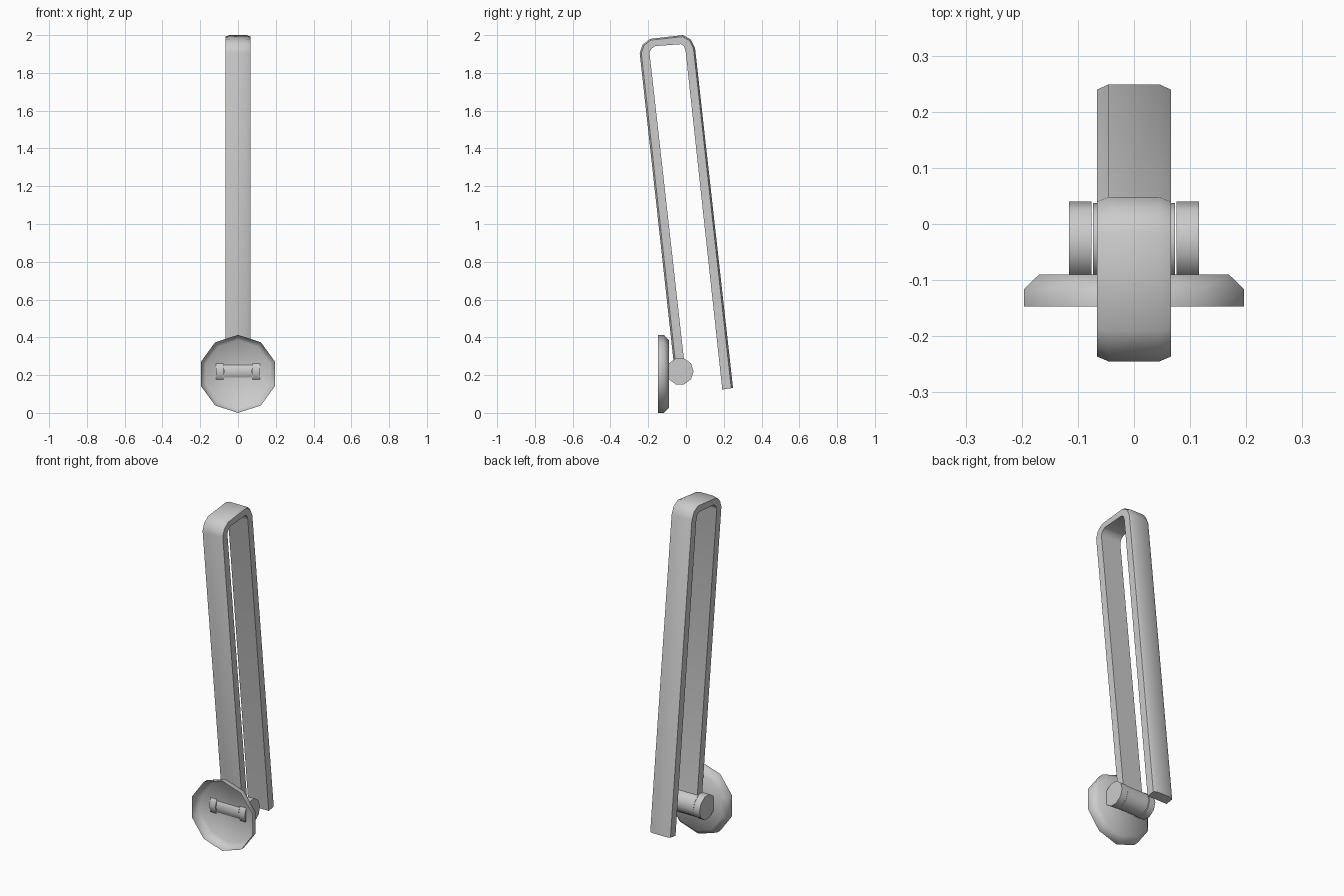
import bpy, bmesh, math
from mathutils import Vector

if "Cube" in bpy.data.objects:
    bpy.data.objects.remove(bpy.data.objects["Cube"])


def make_object(name, verts, faces, angle):
    mesh = bpy.data.meshes.new(name)
    mesh.from_pydata(verts, [], faces)
    bm = bmesh.new()
    bm.from_mesh(mesh)
    bmesh.ops.recalc_face_normals(bm, faces=bm.faces)
    bm.to_mesh(mesh)
    bm.free()
    ob = bpy.data.objects.new(name, mesh)
    bpy.context.collection.objects.link(ob)
    bpy.ops.object.select_all(action='DESELECT')
    ob.select_set(True)
    bpy.context.view_layer.objects.active = ob
    bpy.ops.object.shade_smooth_by_angle(angle=math.radians(angle))
    return ob


def loft(rings, closed=True):
    """Quads between consecutive rings of equal length, plus end caps."""
    n = len(rings[0])
    verts = [v for r in rings for v in r]
    faces = [(k * n + i, k * n + (i + 1) % n, (k + 1) * n + (i + 1) % n, (k + 1) * n + i)
             for k in range(len(rings) - 1) for i in range(n)]
    faces.append(tuple(range((len(rings) - 1) * n, len(rings) * n)))
    if closed:
        faces.append(tuple(reversed(range(n))))
    return verts, faces


# Bent strap: outer and inner side profile (y, z), outer face softened at its long edges
outer = [(-.060, .22), (-.245, 1.905), (-.230, 1.950), (-.190, 1.980),
         (-.016, 2.0), (.026, 1.976), (.048, 1.931), (.249, .132)]
inner = [(-.004, .222), (-.193, 1.905), (-.185, 1.926), (-.164, 1.942),
         (-.026, 1.952), (-.011, 1.942), (-.002, 1.915), (.192, .124)]
W, W_FLAT = .066, .045
rings = []
for o, i in zip(outer, inner):
    o, i = Vector(o), Vector(i)
    e = o.lerp(i, .17)
    rings.append([(-W, *i), (W, *i), (W, *e), (W_FLAT, *o), (-W_FLAT, *o), (-W, *e)])
make_object("strap", *loft(rings), 40)

# Hinge: centre barrel and two end knuckles
HY, HZ = -.032, .22


def barrel(name, x0, x1, r):
    section = [(HY + r * math.cos(math.tau * k / 10), HZ + r * math.sin(math.tau * k / 10))
               for k in range(10)]
    make_object(name, *loft([[(x, *p) for p in section] for x in (x0, x1)]), 50)


barrel("hinge_barrel", -.073, .073, .069)
for side, label in ((-1, "left"), (1, "right")):
    barrel("hinge_knuckle_" + label, side * .076, side * .116, .072)

# Ten-sided dish, open at the front
dish = [[(r * math.sin(math.tau * k / 10), y, .2065 + r * math.cos(math.tau * k / 10))
         for k in range(10)]
        for r, y in ((.2065, -.147), (.2065, -.117), (.178, -.09))]
make_object("dish", *loft(dish, closed=False), 60)
